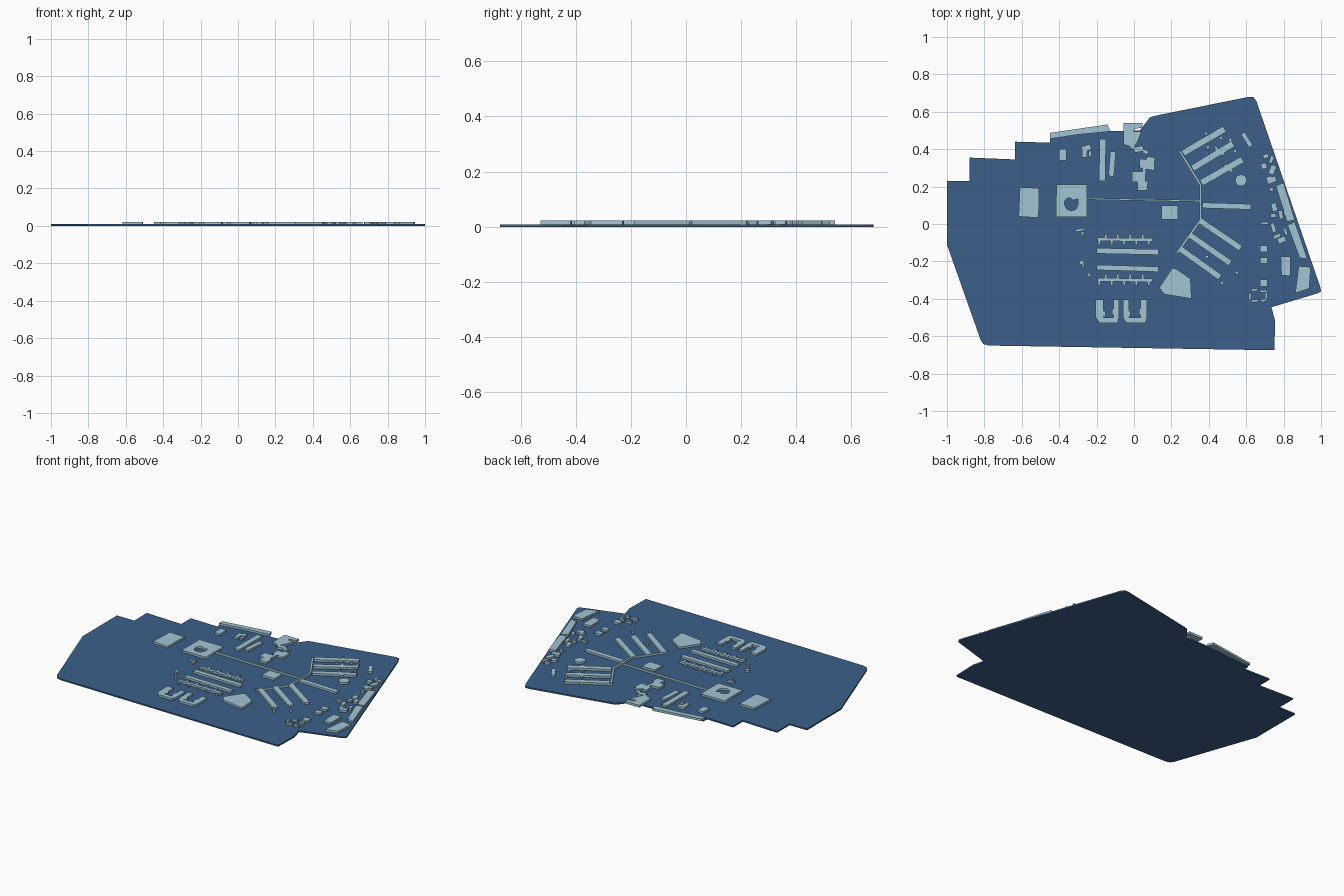
import bpy, bmesh, math
from mathutils import Vector

Z0, Z1 = 0.009, 0.022        # ground top, roof height


def material(name, col):
    m = bpy.data.materials.new(name)
    m.diffuse_color = (*col, 1)
    return m


BLUE = material("ground_blue", (0.045, 0.117, 0.254))
PALE = material("roof_pale", (0.36, 0.56, 0.66))


def link(name, data, mat):
    ob = bpy.data.objects.new(name, data)
    bpy.context.collection.objects.link(ob)
    data.materials.append(mat)
    return ob


def prisms(name, polys, z0=Z0 - 0.001, z1=Z1, mat=PALE):
    """One object made of flat-topped blocks, one per outline."""
    bm = bmesh.new()
    for p in polys:
        f = bm.faces.new([bm.verts.new((x, y, z0)) for x, y in p])
        ext = bmesh.ops.extrude_face_region(bm, geom=[f])
        for v in ext["geom"]:
            if isinstance(v, bmesh.types.BMVert):
                v.co.z = z1
    bmesh.ops.recalc_face_normals(bm, faces=bm.faces)
    me = bpy.data.meshes.new(name)
    bm.to_mesh(me)
    bm.free()
    return link(name, me, mat)


def rect(x0, y0, x1, y1):
    return [(x0, y0), (x1, y0), (x1, y1), (x0, y1)]


def bar(x0, y0, x1, y1, w):
    a, b = Vector((x0, y0)), Vector((x1, y1))
    d = (b - a).normalized()
    n = Vector((-d.y, d.x)) * w / 2
    return [tuple(a - n), tuple(b - n), tuple(b + n), tuple(a + n)]


def block(x, y, w, h, deg=0):
    c, s = math.cos(math.radians(deg)) * w / 2, math.sin(math.radians(deg)) * w / 2
    return bar(x - c, y - s, x + c, y + s, h)


def disc(x, y, r, n):
    return [(x + r * math.cos(2 * math.pi * i / n), y + r * math.sin(2 * math.pi * i / n))
            for i in range(n)]


# Ground slab
prisms("ground_slab", [[
    (-1, .23), (-.88, .23), (-.88, .355), (-.635, .345), (-.635, .44), (-.45, .435),
    (-.45, .47), (-.125, .497), (.03, .5), (.085, .57), (.11, .578), (.615, .68),
    (.64, .678), (.655, .655), (.997, -.34), (1, -.36), (.985, -.37), (.735, -.445),
    (.755, -.52), (.75, -.675), (-.775, -.65), (-.805, -.642), (-.82, -.62), (-1, -.11)]],
    0, Z0, BLUE)

# West hall
prisms("west_hall", [[(-.61, .197), (-.507, .192), (-.51, .033), (-.617, .04)]])

# Courtyard hall: square outline with an irregular opening
cu = bpy.data.curves.new("courtyard_hall", 'CURVE')
cu.dimensions, cu.fill_mode, cu.extrude = '2D', 'BOTH', (Z1 - Z0) / 2
hole = [(-.372, .12), (-.36, .137), (-.34, .14), (-.325, .127), (-.3, .135), (-.3, .1),
        (-.312, .078), (-.335, .07), (-.36, .08), (-.37, .1)]
for pts in ([(-.415, .212), (-.25, .212), (-.25, .037), (-.417, .037)], hole):
    sp = cu.splines.new('POLY')
    sp.points.add(len(pts) - 1)
    for q, (x, y) in zip(sp.points, pts):
        q.co = (x, y, 0, 1)
    sp.use_cyclic_u = True
link("courtyard_hall", cu, PALE).location.z = (Z0 + Z1) / 2

# Long corridor and the bent spine
prisms("corridor", [bar(-.25, .135, .35, .123, .009)])
spine = [(.245, .39), (.355, .21), (.355, .02), (.23, -.155)]
prisms("spine", [bar(*a, *b, .012) for a, b in zip(spine, spine[1:])])

# Fan of wings off the spine
prisms("fan_wings", [bar(.262, .378, .485, .508, .035), bar(.312, .297, .53, .43, .035),
                     bar(.36, .22, .58, .345, .035), bar(.365, .1, .625, .092, .03),
                     bar(.35, .02, .57, -.13, .032), bar(.3, -.06, .515, -.21, .032),
                     bar(.25, -.135, .46, -.285, .032)])
prisms("wing_stubs", [block(x, y, .016, .016, 30) for x, y in [
    (.385, .485), (.395, .41), (.45, .5), (.465, .46), (.44, .405), (.475, .375), (.515, .45),
    (.54, .39), (.43, .245), (.52, .285), (.49, .31), (.39, -.175), (.47, -.315), (.55, -.26)]]
    + [bar(.41, .465, .49, .3, .006)])

# Central blocks
prisms("central_block", [rect(.147, .025, .235, .1)])
prisms("five_sided_hall", [[(.205, -.235), (.225, -.24), (.302, -.292), (.308, -.4),
                            (.16, -.375), (.135, -.34)]])

# Parallel rows and toothed rows
prisms("long_rows", [bar(-.2, -.143, .13, -.15, .03), bar(-.2, -.232, .13, -.242, .028)])
for name, y in (("toothed_row_north", -.082), ("toothed_row_south", -.298)):
    teeth = [block(-.185 + i * .033, y + (.012 if i % 2 else -.012), .013, .035)
             for i in range(9)]
    prisms(name, [bar(-.195, y, .1, y - .003, .018)] + teeth)

# U-shaped houses in the south
for name, x0, x1, w, v in (("u_house_west", -.205, -.08, .043, .03),
                           ("u_house_east", -.06, .07, .032, .034)):
    prisms(name, [rect(x0, -.5, x0 + w, -.405), rect(x1 - v, -.5, x1, -.405),
                  [(x0, -.5), (x1, -.5), (x1 - .008, -.528), (x0 + .02, -.528)],
                  block(x0 + w, -.48, .02, .03), block(x1 - v, -.47, .016, .035)])

# North group
prisms("north_edge_hall", [[(-.45, .487), (-.142, .532), (-.125, .495), (-.3, .478),
                            (-.45, .455)]])
prisms("north_bars", [bar(-.167, .455, -.17, .23, .034), bar(-.112, .388, -.122, .255, .03)])
prisms("north_small_house", [rect(-.402, .34, -.362, .402)])
prisms("north_cluster", [block(-.255, .405, .05, .03, 20), block(-.265, .375, .025, .04),
                         block(-.235, .375, .016, .03)])
prisms("gate_house", [[(-.055, .54), (.045, .54), (.043, .515), (0, .508), (0, .495),
                       (.04, .495), (.02, .44), (-.01, .395), (-.022, .415), (-.055, .425)],
                      bar(0, .395, .05, .405, .03), block(.062, .385, .03, .02, -20)])
prisms("angled_house", [[(.03, .35), (.065, .345), (.072, .362), (.112, .355), (.108, .285),
                         (.03, .3)]])
prisms("stepped_house", [[(-.01, .28), (.045, .28), (.045, .3), (.065, .3), (.06, .23),
                          (.075, .23), (.07, .18), (.02, .18), (.02, .225), (-.01, .225)]])

# East boundary
prisms("east_edge_halls", [[(.758, .205), (.8, .22), (.86, .022), (.818, .012)],
                           [(.82, -.005), (.86, .012), (.928, -.188), (.885, -.18)]])
prisms("southeast_halls", [[(.88, -.225), (.945, -.23), (.937, -.345), (.862, -.37)],
                           [(.785, -.175), (.838, -.175), (.837, -.278), (.788, -.275)]])
prisms("round_house", [disc(.572, .233, .031, 20)])
prisms("northeast_bar", [bar(.582, .485, .625, .415, .024)])
prisms("square_houses", [block(.695, y, .04, s) for y, s in
                         ((-.133, .034), (-.195, .034), (-.315, .036))])

# Scattered east houses: x, y, width, depth, turn
prisms("east_houses", [block(*b) for b in [
    (.705, .363, .03, .022, 20), (.735, .345, .04, .02, 70), (.695, .31, .03, .03, 15),
    (.74, .29, .05, .03, 70), (.725, .235, .03, .04, 20), (.75, .24, .02, .03, 20),
    (.735, .185, .02, .02, 20), (.75, .09, .028, .045, 15), (.745, .045, .03, .02, 0),
    (.785, .05, .022, .045, 10), (.81, .06, .02, .02, 0), (.7, .005, .04, .014, 0),
    (.745, -.02, .022, .05, 15), (.765, -.065, .04, .02, 25), (.79, -.085, .045, .03, 20),
    (.81, -.04, .016, .04, 20)]])

# Broken ring of low houses
prisms("ring_houses", [bar(.625, -.355, .66, -.35, .014), bar(.675, -.358, .71, -.36, .014),
                       bar(.62, -.37, .618, -.405, .014), bar(.708, -.365, .706, -.405, .012),
                       bar(.625, -.413, .665, -.408, .014), bar(.675, -.41, .705, -.408, .014)])

# Small sheds in the west
prisms("west_sheds", [block(*b) for b in [
    (-.29, -.032, .045, .014, 10), (-.275, -.05, .016, .02, 0), (-.28, -.205, .025, .02, 30),
    (-.272, -.222, .014, .014, 0), (-.24, -.272, .014, .02, 20)]])
